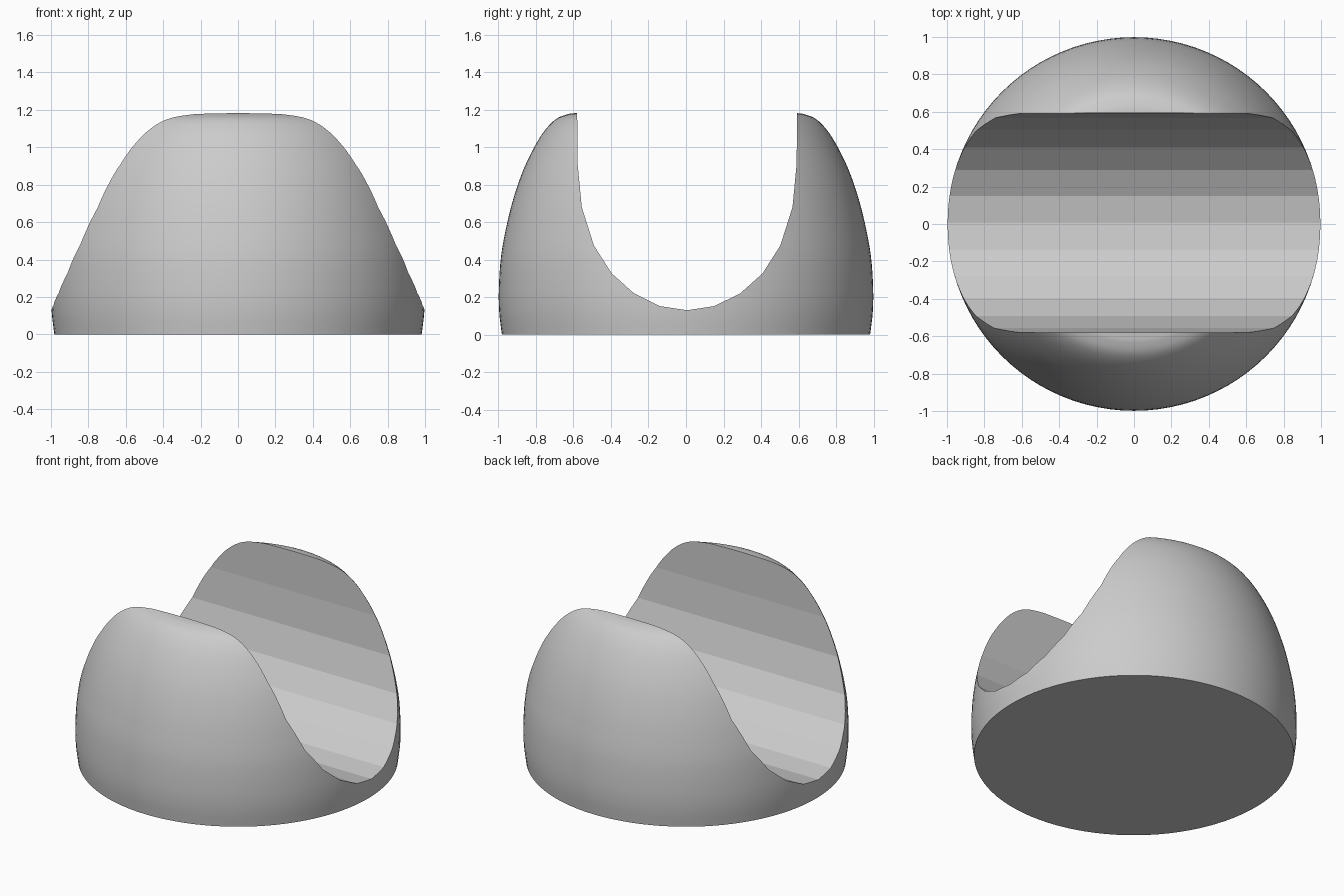
import bpy, bmesh, math
from mathutils import Vector

if "Cube" in bpy.data.objects:
    bpy.data.objects.remove(bpy.data.objects["Cube"])

SEGMENTS = 96


def smooth_path(points, steps=4):
    """Catmull-Rom curve through the profile points."""
    p = [Vector(q) for q in points]
    p = [2 * p[0] - p[1]] + p + [2 * p[-1] - p[-2]]
    out = []
    for a, b, c, d in zip(p, p[1:], p[2:], p[3:]):
        for i in range(steps):
            t = i / steps
            out.append(0.5 * (2 * b + (c - a) * t + (2 * a - 5 * b + 4 * c - d) * t**2
                              + (3 * b - a - 3 * c + d) * t**3))
    return out + [p[-2]]


def make_object(name, bm):
    bmesh.ops.recalc_face_normals(bm, faces=bm.faces)
    mesh = bpy.data.meshes.new(name)
    bm.to_mesh(mesh)
    bm.free()
    obj = bpy.data.objects.new(name, mesh)
    bpy.context.collection.objects.link(obj)
    return obj


# Domed round body with a flat base: (radius, height)
profile = smooth_path([(0.982, 0), (0.996, 0.12), (0.998, 0.25), (0.986, 0.42),
                       (0.957, 0.58), (0.922, 0.72), (0.875, 0.86), (0.82, 0.98),
                       (0.76, 1.08), (0.70, 1.145), (0.64, 1.173), (0.585, 1.182),
                       (0.40, 1.20), (0.15, 1.21)])
bm = bmesh.new()
rings = []
for r, z in profile:
    rings.append([bm.verts.new((r * math.cos(2 * math.pi * i / SEGMENTS),
                                r * math.sin(2 * math.pi * i / SEGMENTS), z))
                  for i in range(SEGMENTS)])
for low, high in zip(rings, rings[1:]):
    for i in range(SEGMENTS):
        j = (i + 1) % SEGMENTS
        bm.faces.new((low[i], low[j], high[j], high[i])).smooth = True
bm.faces.new(rings[0])
bm.faces.new(rings[-1])
body = make_object("cradle_body", bm)

# Faceted trough cutter running along x: (half width, height)
half = [(0.145, 0.152), (0.283, 0.22), (0.402, 0.326), (0.497, 0.475),
        (0.562, 0.68), (0.584, 0.91), (0.589, 1.5)]
section = [(-y, z) for y, z in reversed(half)] + [(0, 0.13)] + half
bm = bmesh.new()
ends = [[bm.verts.new((x, y + 0.006, z)) for y, z in section] for x in (-1.5, 1.5)]
n = len(section)
for i in range(n):
    j = (i + 1) % n
    bm.faces.new((ends[0][i], ends[0][j], ends[1][j], ends[1][i]))
for end in ends:
    bm.faces.new(end)
cutter = make_object("trough_cutter", bm)
cutter.hide_render = True

# Carve the trough
cut = body.modifiers.new("trough", 'BOOLEAN')
cut.operation = 'DIFFERENCE'
cut.solver = 'EXACT'
cut.object = cutter
bpy.context.view_layer.objects.active = body
body.select_set(True)
bpy.ops.object.modifier_apply(modifier=cut.name)
bpy.data.objects.remove(cutter)
